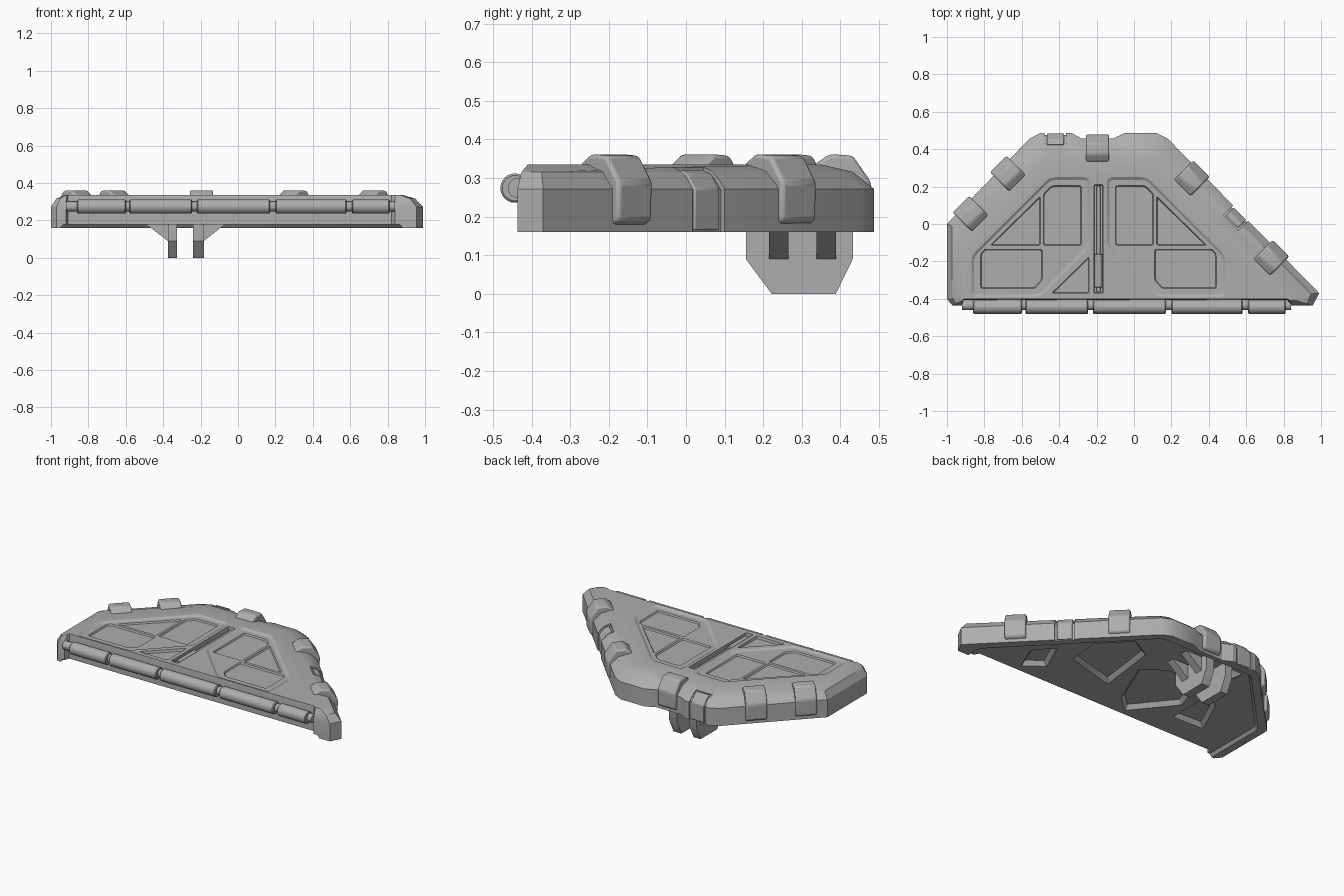
import bpy
import bmesh
import math
from mathutils import Vector, Matrix

default_cube = bpy.data.objects.get("Cube")
if default_cube:
    bpy.data.objects.remove(default_cube, do_unlink=True)

# Single painted-metal colour
grey = bpy.data.materials.new("plain_grey")
grey.use_nodes = True
grey_value = (0.42, 0.42, 0.42, 1)
grey.diffuse_color = grey_value
grey.node_tree.nodes["Principled BSDF"].inputs["Base Color"].default_value = grey_value

BOTTOM, TOP = 0.16, 0.335
MIRROR_X = -0.19


def finish(name, bm):
    """Turn a bmesh into a named, coloured object."""
    bmesh.ops.recalc_face_normals(bm, faces=bm.faces)
    mesh = bpy.data.meshes.new(name)
    bm.to_mesh(mesh)
    bm.free()
    mesh.materials.append(grey)
    obj = bpy.data.objects.new(name, mesh)
    bpy.context.collection.objects.link(obj)
    return obj


def loft(name, rings):
    """Closed solid through a stack of rings with equal point counts."""
    bm = bmesh.new()
    loops = [[bm.verts.new(point) for point in ring] for ring in rings]
    count = len(loops[0])
    for low, high in zip(loops, loops[1:]):
        for i in range(count):
            j = (i + 1) % count
            bm.faces.new((low[i], low[j], high[j], high[i]))
    bm.faces.new(loops[0][::-1])
    bm.faces.new(loops[-1])
    return finish(name, bm)


def rounded(points, radius):
    """Round every corner of a flat outline."""
    result = []
    for i, point in enumerate(points):
        corner = Vector(point)
        before = (Vector(points[i - 1]) - corner).normalized() * radius
        after = (Vector(points[(i + 1) % len(points)]) - corner).normalized() * radius
        result += [corner + before, corner + (before + after) / 4, corner + after]
    return result


def shrunk(points, distance):
    """Offset a flat outline inward by mitred corners."""
    points = [Vector(point) for point in points]
    area = sum(a.x * b.y - b.x * a.y for a, b in zip(points, points[1:] + points[:1]))
    side = math.copysign(distance, area)
    result = []
    for i, point in enumerate(points):
        enter = (point - points[i - 1]).normalized()
        leave = (points[(i + 1) % len(points)] - point).normalized()
        normal_a, normal_b = Vector((-enter.y, enter.x)), Vector((-leave.y, leave.x))
        result.append(point + (normal_a + normal_b) * side / (1 + normal_a.dot(normal_b)))
    return result


def at_height(points, z):
    return [(point[0], point[1], z) for point in points]


def carve(target, cutter):
    """Subtract a cutter for good and discard it."""
    cutter.hide_render = True
    modifier = target.modifiers.new("carve", "BOOLEAN")
    modifier.operation, modifier.solver = "DIFFERENCE", "EXACT"
    modifier.object = cutter
    bpy.context.view_layer.objects.active = target
    bpy.ops.object.modifier_apply(modifier=modifier.name)
    bpy.data.objects.remove(cutter, do_unlink=True)


def recess(target, points, radius, floor, surface, slope=0.01):
    """Sloped-wall pocket from a surface down to (or up to) a floor height."""
    outline = rounded(points, radius)
    mouth = surface + math.copysign(0.03, surface - floor)
    carve(target, loft("recess_cutter", [
        at_height(shrunk(outline, slope), floor),
        at_height(outline, surface), at_height(outline, mouth)]))


def mirrored(points):
    return [(2 * MIRROR_X - x, y) for x, y in points][::-1]


# Wing plate: each row is outer x, y and the matching top x, y
outline = [
    (-.97, -.437, -.92, -.41), (-1, -.4, -.93, -.39), (-1, 0, -.93, -.03),
    (-.56, .455, -.52, .33), (-.5, .487, -.47, .35), (-.335, .487, -.33, .35),
    (-.28, .457, -.28, .34), (-.11, .457, -.11, .34), (-.05, .487, -.05, .35),
    (.12, .487, .09, .35), (.18, .457, .13, .33), (.99, -.37, .885, -.38),
    (.955, -.437, .87, -.41), (.84, -.437, .84, -.41), (.82, -.405, .82, -.4),
    (-.91, -.405, -.91, -.4), (-.92, -.437, -.915, -.41)]
outer = [Vector(row[:2]) for row in outline]
inner = [Vector(row[2:]) for row in outline]
shoulder = [a.lerp(b, 0.4) for a, b in zip(outer, inner)]
plate = loft("wing_plate", [at_height(outer, BOTTOM), at_height(outer, 0.272),
                            at_height(shoulder, 0.316), at_height(inner, TOP)])

# Underside hollow, open to the front, leaving a lip around the rim
hollow = [(-.95, -.6), (-.95, -.02), (-.52, .43), (.14, .43), (.88, -.34), (.88, -.6)]
recess(plate, hollow, 0.03, 0.178, BOTTOM, 0.015)

# Underside pockets
for pocket in (
        [(-.13, -.27), (0, .04), (-.13, .14), (-.37, .14), (-.45, -.11), (-.24, -.37)],
        [(.37, -.11), (.39, .1), (.22, .28), (.08, .2), (.03, -.2)],
        [(.55, -.36), (.62, -.19), (.52, -.07), (.43, -.27)],
        [(-.5, -.25), (-.5, .02), (-.6, .02), (-.72, -.24)]):
    recess(plate, pocket, 0.015, 0.205, 0.178, 0.02)

# Top panels, mirrored about the central slot
frame = [(-.87, -.39), (-.87, -.17), (-.45, .25), (-.235, .25), (-.235, -.12), (-.5, -.39)]
panels = [
    [(-.485, -.115), (-.28, -.115), (-.28, .205), (-.44, .205), (-.485, .16)],
    [(-.77, -.115), (-.5, -.115), (-.5, .15)],
    [(-.82, -.345), (-.53, -.345), (-.49, -.3), (-.49, -.135), (-.8, -.135), (-.82, -.16)]]
for flip in (list, mirrored):
    recess(plate, flip(frame), 0.03, 0.326, TOP, 0.014)
    for panel in panels:
        recess(plate, flip(panel), 0.012, 0.317, 0.326, 0.005)

# Central slot and the small triangular pocket beside it
recess(plate, [(-.215, -.37), (-.165, -.37), (-.165, .21), (-.215, .21)], 0.008, 0.298, TOP, 0.004)
recess(plate, [(-.44, -.37), (-.24, -.37), (-.24, -.175)], 0.01, 0.32, TOP, 0.004)


def rim_solid(name, profile, x, y, angle, width, bevel):
    """Extrude an outward/height profile sideways and seat it on the rim."""
    half = width / 2
    obj = loft(name, [[(d, side, z) for d, z in profile] for side in (-half, half)])
    obj.data.transform(Matrix.Translation((x, y, 0)) @ Matrix.Rotation(math.radians(angle), 4, "Z"))
    if bevel:
        modifier = obj.modifiers.new("soft_edges", "BEVEL")
        modifier.width, modifier.segments = bevel, 2
    return obj


# Raised clamps gripping the rim
clamp = [(-.01, .175), (.02, .19), (.022, .29), (-.025, .358), (-.085, .362),
         (-.125, .335), (-.125, .31), (-.03, .28)]
for i, (x, y, angle) in enumerate([(-.91, .09, 135), (-.71, .305, 135), (-.195, .457, 90),
                                   (.345, .28, 45), (.77, -.145, 45)]):
    rim_solid(f"rim_clamp_{i}", clamp, x, y, angle, 0.125, 0.01)

# Sunken latches with a low pad inside
latch_cut = [(-.012, .14), (-.012, .27), (-.04, .302), (-.075, .315), (-.075, .4), (.06, .4), (.06, .14)]
latch_pad = [(-.02, .165), (-.004, .165), (-.004, .272), (-.034, .312), (-.065, .322),
             (-.065, .3), (-.035, .29), (-.02, .26)]
for i, (x, y, angle) in enumerate([(-.42, .487, 90), (.57, .058, 45)]):
    carve(plate, rim_solid("latch_cutter", latch_cut, x, y, angle, 0.115, 0))
    rim_solid(f"rim_latch_{i}", latch_pad, x, y, angle, 0.09, 0.004)


def rod(name, start, end, radius, bevel=0.0):
    """Cylinder between two points."""
    start, end = Vector(start), Vector(end)
    axis = end - start
    bm = bmesh.new()
    bmesh.ops.create_cone(bm, cap_ends=True, segments=24, radius1=radius, radius2=radius,
                          depth=axis.length)
    turn = axis.to_track_quat("Z", "Y").to_matrix().to_4x4()
    bm.transform(Matrix.Translation((start + end) / 2) @ turn)
    obj = finish(name, bm)
    if bevel:
        modifier = obj.modifiers.new("rounded_ends", "BEVEL")
        modifier.width, modifier.segments = bevel, 1
    return obj


# Front hinge: segmented barrel over a thin core
for i, (left, right) in enumerate([(-.86, -.6), (-.58, -.245), (-.22, .17), (.2, .58), (.61, .81)]):
    rod(f"hinge_barrel_{i}", (left, -.443, .274), (right, -.443, .274), 0.038, 0.005)
rod("hinge_core", (-.92, -.435, .274), (.84, -.435, .274), 0.026)

# Piston lying in the central slot
rod("slot_piston", (MIRROR_X, -.34, .312), (MIRROR_X, -.16, .312), 0.021, 0.004)
rod("slot_shaft", (MIRROR_X, -.36, .31), (MIRROR_X, .2, .31), 0.011)

# Mounting lugs underneath with side gussets
lug = [(.155, .21), (.155, .09), (.222, 0), (.388, 0), (.432, .09), (.432, .21)]
for name, near, far, reach in (("right", -.325, -.375, -.49), ("left", -.24, -.183, -.07)):
    loft(f"{name}_lug", [[(x, y, z) for y, z in lug] for x in (near, far)])
    for i, (front, back) in enumerate([(.215, .265), (.338, .388)]):
        loft(f"{name}_gusset_{i}", [[(far, y, .09), (far, y, .21), (reach, y, .21), (reach, y, .178)]
                                    for y in (front, back)])

# Smooth rounded surfaces, keep hard edges
for obj in [o for o in bpy.context.scene.objects if o.type == "MESH"]:
    bpy.ops.object.select_all(action="DESELECT")
    obj.select_set(True)
    bpy.context.view_layer.objects.active = obj
    bpy.ops.object.shade_smooth_by_angle(angle=math.radians(28))
